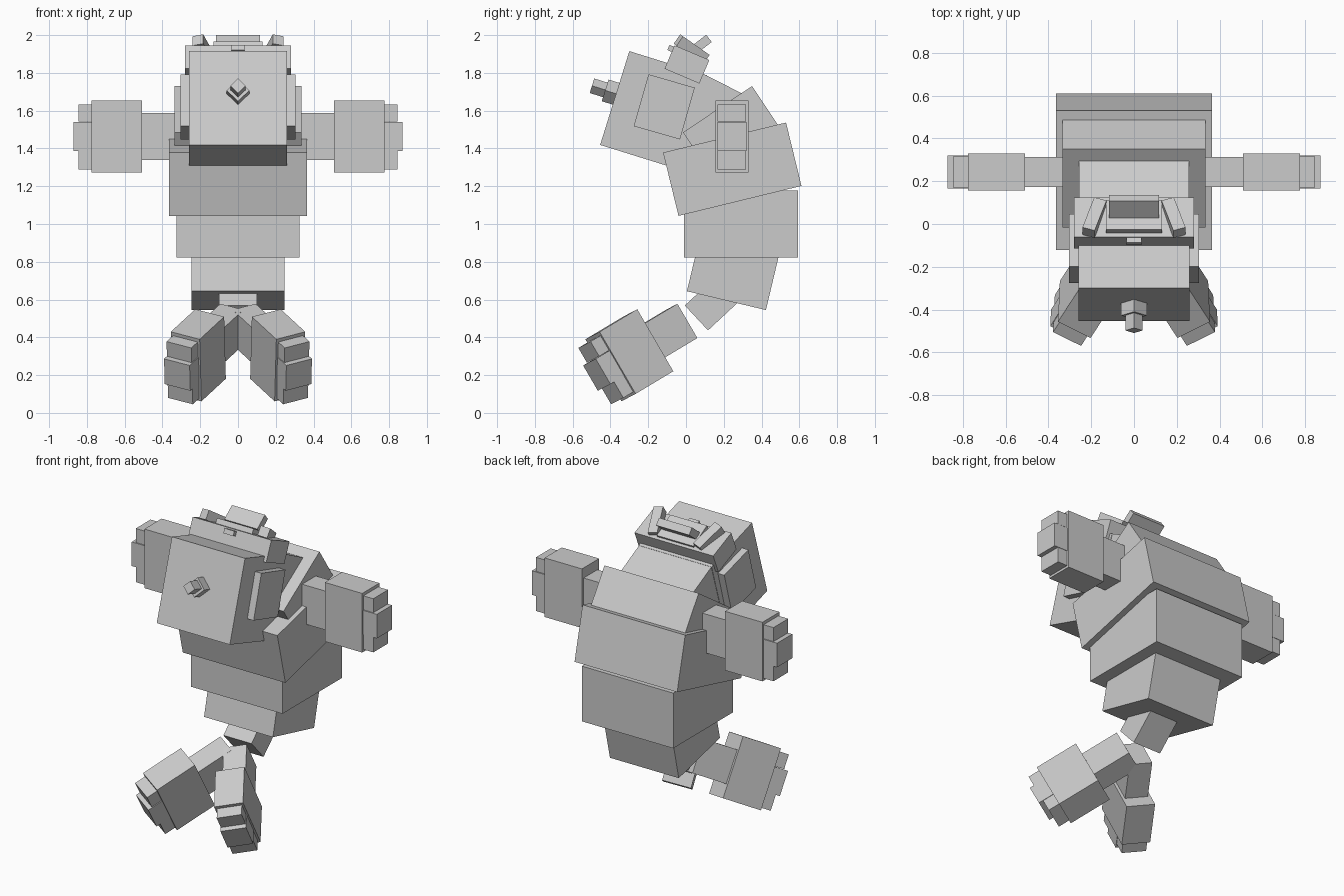
import bpy, math
from mathutils import Matrix, Vector

cube = bpy.data.objects.get("Cube")
if cube:
    bpy.data.objects.remove(cube, do_unlink=True)

grey = bpy.data.materials.new("plain_grey")
grey.use_nodes = True
grey.diffuse_color = (0.6, 0.6, 0.6, 1)
grey.node_tree.nodes["Principled BSDF"].inputs["Base Color"].default_value = (0.6, 0.6, 0.6, 1)


def place(name, centre, size, rotation):
    """Box with baked rotation and size."""
    bpy.ops.mesh.primitive_cube_add(size=1)
    ob = bpy.context.object
    ob.name = name
    ob.data.transform(rotation.to_4x4() @ Matrix.Diagonal((*size, 1)))
    ob.location = centre
    ob.data.materials.append(grey)
    return ob


def box(name, centre, size, pitch=0, yaw=0, roll=0):
    turn = (Matrix.Rotation(math.radians(pitch), 3, 'X')
            @ Matrix.Rotation(math.radians(yaw), 3, 'Z')
            @ Matrix.Rotation(math.radians(roll), 3, 'Y'))
    return place(name, centre, size, turn)


# Curved body, from the neck down to the tail
box("neck", (0, 0.02, 1.54), (0.515, 0.36, 0.52), -27)
box("shoulders", (0, 0.267, 1.458), (0.67, 0.44, 0.36), 33.7 )
box("chest", (0, 0.245, 1.29), (0.73, 0.67, 0.345), 13.7)
box("belly", (0, 0.291, 1.0), (0.65, 0.605, 0.355))
box("hips", (0, 0.251, 0.75), (0.49, 0.43, 0.32), -13.4)
box("tail", (0, 0.165, 0.605), (0.2, 0.3, 0.18), 43)

# Head and nose
box("head", (0, -0.172, 1.603), (0.52, 0.43, 0.52), -17.3)
box("nose_base", (0, -0.385, 1.694), (0.085, 0.09, 0.085), -17.3, roll=45)
box("nose_tip", (0, -0.45, 1.717), (0.057, 0.1, 0.057), -17.3, roll=45)

# Headpiece
box("headpiece_base", (0, 0.005, 1.845), (0.56, 0.2, 0.135), -23)
box("headpiece_top", (0, 0.03, 1.905), (0.26, 0.16, 0.05), -30)
box("headpiece_flap", (0, 0.082, 1.952), (0.235, 0.1, 0.048), 38)
box("headpiece_stud", (0, -0.07, 1.925), (0.07, 0.05, 0.03), -23)


def mitten(name, side, centre, along, up, stem_length, stem_height):
    """Stem, palm and three fingers, laid along a direction."""
    a = Vector(along).normalized()
    v = Vector(up)
    v = (v - a * v.dot(a)).normalized()
    a.x *= side
    v.x *= side
    frame = Matrix((a, v.cross(a), v)).transposed()
    c = Vector((centre[0] * side, centre[1], centre[2]))

    def part(label, start, end, height, thick, lift=0):
        middle = c + a * (start + end) / 2 + v * lift
        place(name + label, middle, (end - start, thick, height), frame)

    part("_stem", -0.13 - stem_length, -0.12, stem_height, 0.14)
    part("_palm", -0.133, 0.133, 0.38, 0.175)
    part("_upper_finger", 0.12, 0.203, 0.09, 0.15, 0.125)
    part("_middle_finger", 0.12, 0.23, 0.155, 0.155)
    part("_lower_finger", 0.12, 0.203, 0.1, 0.15, -0.125)


# Paired parts: +x is the model's left
for word, side in (("left", 1), ("right", -1)):
    box(word + "_cheek", (0.27 * side, -0.115, 1.62), (0.07, 0.255, 0.285), -16)
    box(word + "_headpiece_horn", (0.185 * side, 0.03, 1.925), (0.06, 0.18, 0.06), -35, 18 * side)
    mitten(word + "_arm", side, (0.642, 0.243, 1.463), (1, 0, 0), (0, 0, 1), 0.22, 0.25)
    mitten(word + "_leg", side, (0.21, -0.3, 0.305), (0.487, -0.749, -0.449),
           (0.024, -0.504, 0.866), 0.24, 0.21)
